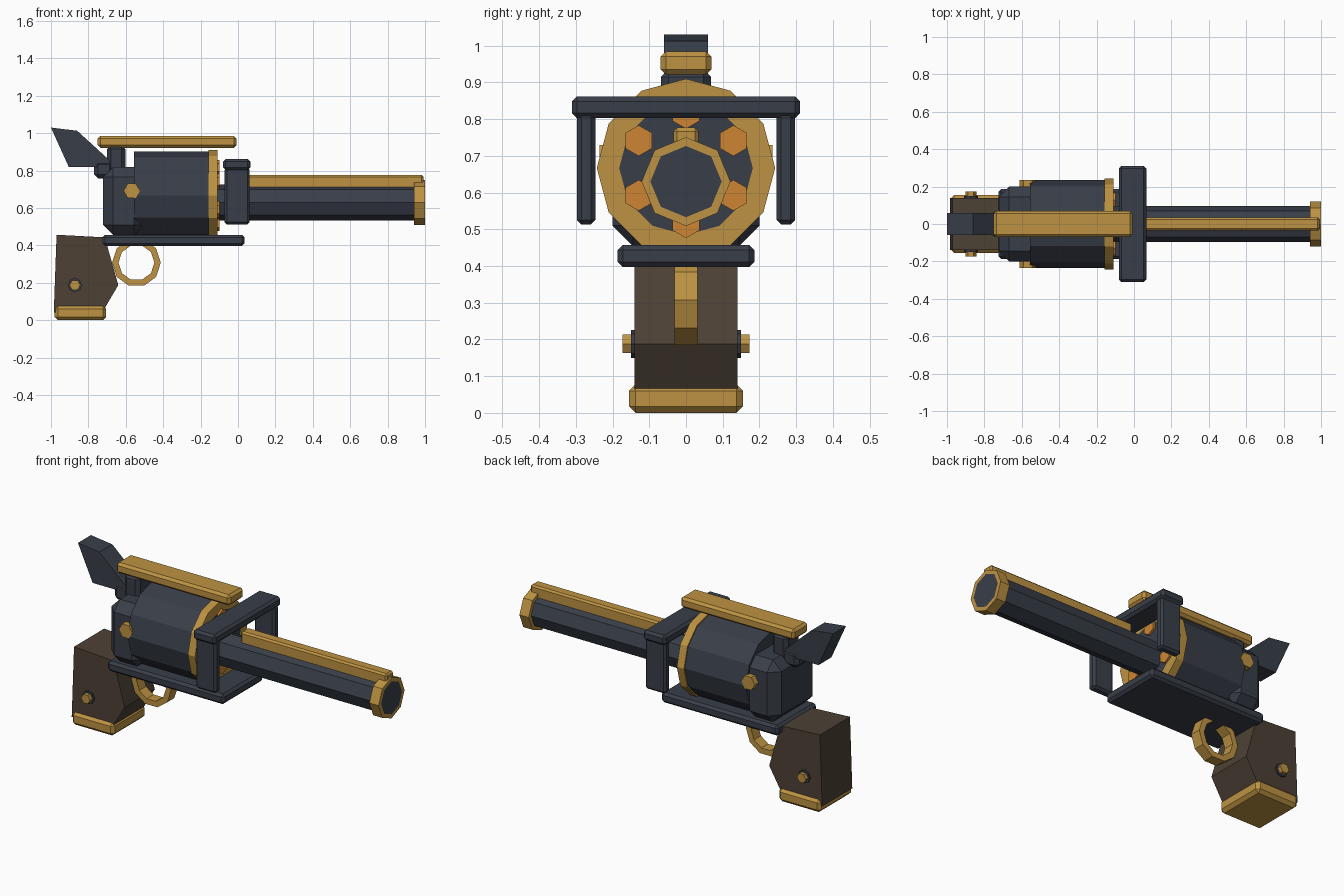
import bpy, bmesh, math

if "Cube" in bpy.data.objects:
    bpy.data.objects.remove(bpy.data.objects["Cube"])


def material(name, rgb):
    m = bpy.data.materials.new(name)
    m.diffuse_color = (*rgb, 1)
    m.use_nodes = True
    m.node_tree.nodes["Principled BSDF"].inputs["Base Color"].default_value = m.diffuse_color
    return m


STEEL = material("dark_steel", (0.040, 0.048, 0.066))
BRASS = material("brass", (0.51, 0.29, 0.054))
COPPER = material("copper", (0.61, 0.235, 0.034))
WOOD = material("dark_wood", (0.074, 0.053, 0.036))


def finish(name, bm, mat):
    bmesh.ops.recalc_face_normals(bm, faces=bm.faces[:])
    me = bpy.data.meshes.new(name)
    bm.to_mesh(me)
    bm.free()
    me.materials.append(mat)
    ob = bpy.data.objects.new(name, me)
    bpy.context.collection.objects.link(ob)
    return ob


def box(name, x, y, z, mat, bevel=0.0):
    """Chamfered box from (min, max) pairs."""
    bm = bmesh.new()
    bmesh.ops.create_cube(bm, size=1)
    for v in bm.verts:
        v.co = [r[0] if c < 0 else r[1] for c, r in zip(v.co, (x, y, z))]
    if bevel:
        bmesh.ops.bevel(bm, geom=bm.edges[:], offset=bevel, segments=1,
                        affect='EDGES', profile=0.5)
    return finish(name, bm, mat)


def prism(name, axis, outline, lo, hi, mat, hole=None):
    """Extrude a 2D outline along x (points are y,z) or y (points are x,z)."""
    bm = bmesh.new()

    def ring(pts, d):
        return [bm.verts.new((d, a, b) if axis == 'x' else (a, d, b)) for a, b in pts]

    def bridge(r, s):
        n = len(r)
        for i in range(n):
            j = (i + 1) % n
            bm.faces.new((r[i], r[j], s[j], s[i]))

    o0, o1 = ring(outline, lo), ring(outline, hi)
    bridge(o0, o1)
    if hole:
        i0, i1 = ring(hole, lo), ring(hole, hi)
        bridge(i0, i1)
        bridge(o0, i0)
        bridge(o1, i1)
    else:
        bm.faces.new(o0)
        bm.faces.new(o1)
    return finish(name, bm, mat)


def ngon(n, r, a, b, start=0.0):
    return [(a + r * math.cos(start + math.tau * i / n),
             b + r * math.sin(start + math.tau * i / n)) for i in range(n)]


UP = math.pi / 2
BZ, DZ = 0.63, 0.667      # barrel and drum axis heights

# Barrel, sight rail and muzzle ring
prism("barrel", 'x', ngon(8, 0.097, 0, BZ, UP), -0.12, 1.0, STEEL)
prism("muzzle_ring", 'x', ngon(8, 0.121, 0, BZ, UP), 0.94, 1.0, BRASS,
      hole=ngon(8, 0.097, 0, BZ, UP))
box("barrel_rail", (0.04, 0.992), (-0.034, 0.034), (0.70, 0.777), BRASS, 0.01)

# Rotating drum with front band and six rounds
prism("drum", 'x', ngon(12, 0.235, 0, DZ, UP), -0.555, -0.15, STEEL)
prism("drum_band", 'x', ngon(12, 0.243, 0, DZ, UP), -0.157, -0.11, BRASS,
      hole=ngon(12, 0.182, 0, DZ, UP))
prism("drum_face", 'x', ngon(12, 0.182, 0, DZ, UP), -0.152, -0.11, STEEL)
for i, (y, z) in enumerate(ngon(6, 0.149, 0, DZ, UP)):
    prism(f"round_{i + 1}", 'x', ngon(6, 0.042, y, z, UP), -0.13, -0.098, COPPER)

# Frame
box("rear_block", (-0.722, -0.50), (-0.2, 0.2), (0.455, 0.82), STEEL, 0.055)
box("bottom_strap", (-0.725, 0.035), (-0.186, 0.186), (0.397, 0.457), STEEL, 0.014)
box("top_strap", (-0.75, -0.008), (-0.069, 0.069), (0.922, 0.985), BRASS, 0.014)
box("top_strap_post", (-0.70, -0.602), (-0.068, 0.068), (0.79, 0.935), STEEL, 0.02)
box("front_crossbar", (-0.08, 0.066), (-0.311, 0.311), (0.803, 0.862), STEEL, 0.014)

# Hammer
prism("hammer", 'y', [(-1.0, 1.03), (-0.86, 1.013), (-0.67, 0.84),
                      (-0.73, 0.82), (-0.905, 0.82)], -0.06, 0.06, STEEL)
box("hammer_pivot", (-0.77, -0.665), (-0.066, 0.066), (0.758, 0.855), STEEL, 0.022)

# Trigger guard ring
prism("trigger_guard", 'y', ngon(10, 0.13, -0.543, 0.308), -0.032, 0.032, BRASS,
      hole=ngon(10, 0.096, -0.543, 0.308))

# Grip and butt cap
prism("grip", 'y', [(-0.97, 0.457), (-0.712, 0.443), (-0.64, 0.188),
                    (-0.715, 0.06), (-0.985, 0.04)], -0.14, 0.14, WOOD)
box("butt_cap", (-0.98, -0.705), (-0.155, 0.155), (0.0, 0.078), BRASS, 0.018)

# Mirrored side parts
for side, s in (("front", -1), ("back", 1)):
    def span(a, b):
        return tuple(sorted((s * a, s * b)))
    box(f"frame_post_{side}", (-0.072, 0.062), span(0.247, 0.297),
        (0.513, 0.815), STEEL, 0.012)
    prism(f"block_bolt_{side}", 'y', ngon(6, 0.044, -0.568, 0.692),
          *span(0.18, 0.235), BRASS)
    prism(f"grip_washer_{side}", 'y', ngon(8, 0.038, -0.872, 0.188),
          *span(0.13, 0.15), STEEL)
    prism(f"grip_screw_{side}", 'y', ngon(6, 0.029, -0.872, 0.188),
          *span(0.14, 0.173), BRASS)
